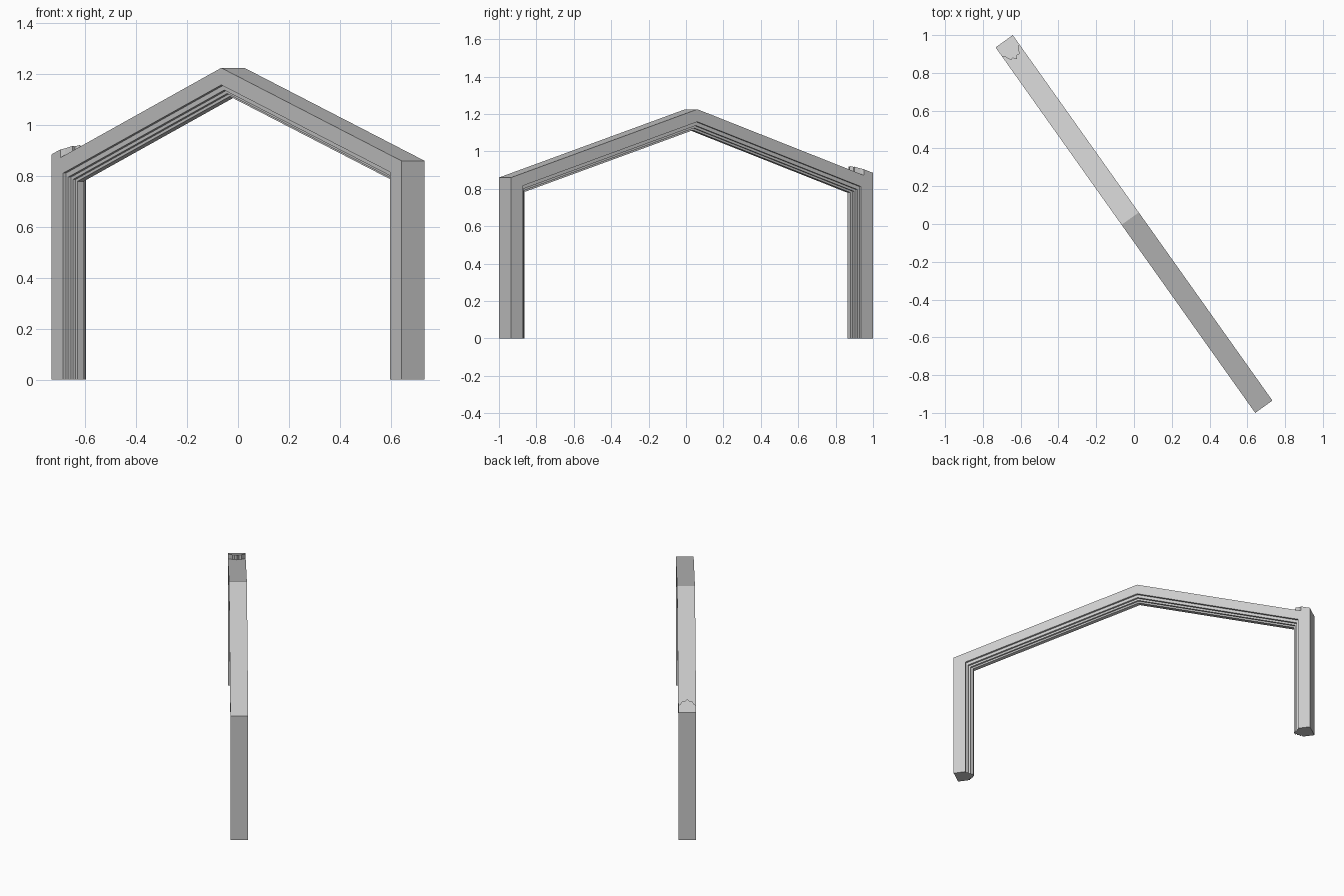
import bpy, bmesh, math

if "Cube" in bpy.data.objects:
    bpy.data.objects.remove(bpy.data.objects["Cube"])

# Horizontal direction of the frame and its thickness direction
U = (0.579, -0.815)
N = (0.815, 0.579)
HALF, RIDGE_U, RIDGE_Z = 1.187, -0.035, 1.225
LEFT_Z, RIGHT_Z = 0.853, 0.86
SL = (RIDGE_Z - LEFT_Z) / (RIDGE_U + HALF)
SR = (RIDGE_Z - RIGHT_Z) / (HALF - RIDGE_U)


def world(u, n, z):
    return (u * U[0] + n * N[0], u * U[1] + n * N[1], z)


def finish(bm, name):
    bmesh.ops.recalc_face_normals(bm, faces=bm.faces)
    mesh = bpy.data.meshes.new(name)
    bm.to_mesh(mesh)
    bm.free()
    obj = bpy.data.objects.new(name, mesh)
    bpy.context.collection.objects.link(obj)
    return obj


# Gabled frame: stepped cross-section (depth inward, half thickness) swept along the arch
half = [(0, .056), (.078, .056), (.078, .042), (.092, .042),
        (.092, .028), (.106, .028), (.106, .015), (.118, .015)]
section = half + [(d, -n) for d, n in reversed(half)]


def ring(bm, station):
    verts = []
    for d, n in section:
        drop = d * 0.95 if d > .08 else d * 0.86
        u, z = [(-HALF + d, 0),
                (-HALF + d, LEFT_Z + SL * d - drop),
                (RIDGE_U, RIDGE_Z - drop),
                (HALF - d, RIGHT_Z + SR * d - drop),
                (HALF - d, 0)][station]
        verts.append(bm.verts.new(world(u, n, z)))
    return verts


bm = bmesh.new()
rings = [ring(bm, i) for i in range(5)]
for a, b in zip(rings, rings[1:]):
    for i in range(len(a)):
        j = (i + 1) % len(a)
        bm.faces.new((a[i], a[j], b[j], b[i]))
bm.faces.new(rings[0])
bm.faces.new(rings[-1])
finish(bm, "gabled_frame")

# Raised slab with a wavy edge on the left shoulder
outline = [(-HALF, -.056), (-1.127, -.056), (-1.115, -.043), (-1.085, -.028),
           (-1.088, -.014), (-1.072, 0), (-1.088, .014), (-1.085, .028),
           (-1.115, .043), (-1.127, .056), (-HALF, .056)]
bm = bmesh.new()
top, bottom = [
    [bm.verts.new(world(u, n, LEFT_Z + SL * (u + HALF) + lift)) for u, n in outline]
    for lift in (.032, -.005)]
bm.faces.new(top)
bm.faces.new(bottom)
for i in range(len(top)):
    j = (i + 1) % len(top)
    bm.faces.new((top[i], top[j], bottom[j], bottom[i]))
finish(bm, "shoulder_slab")
